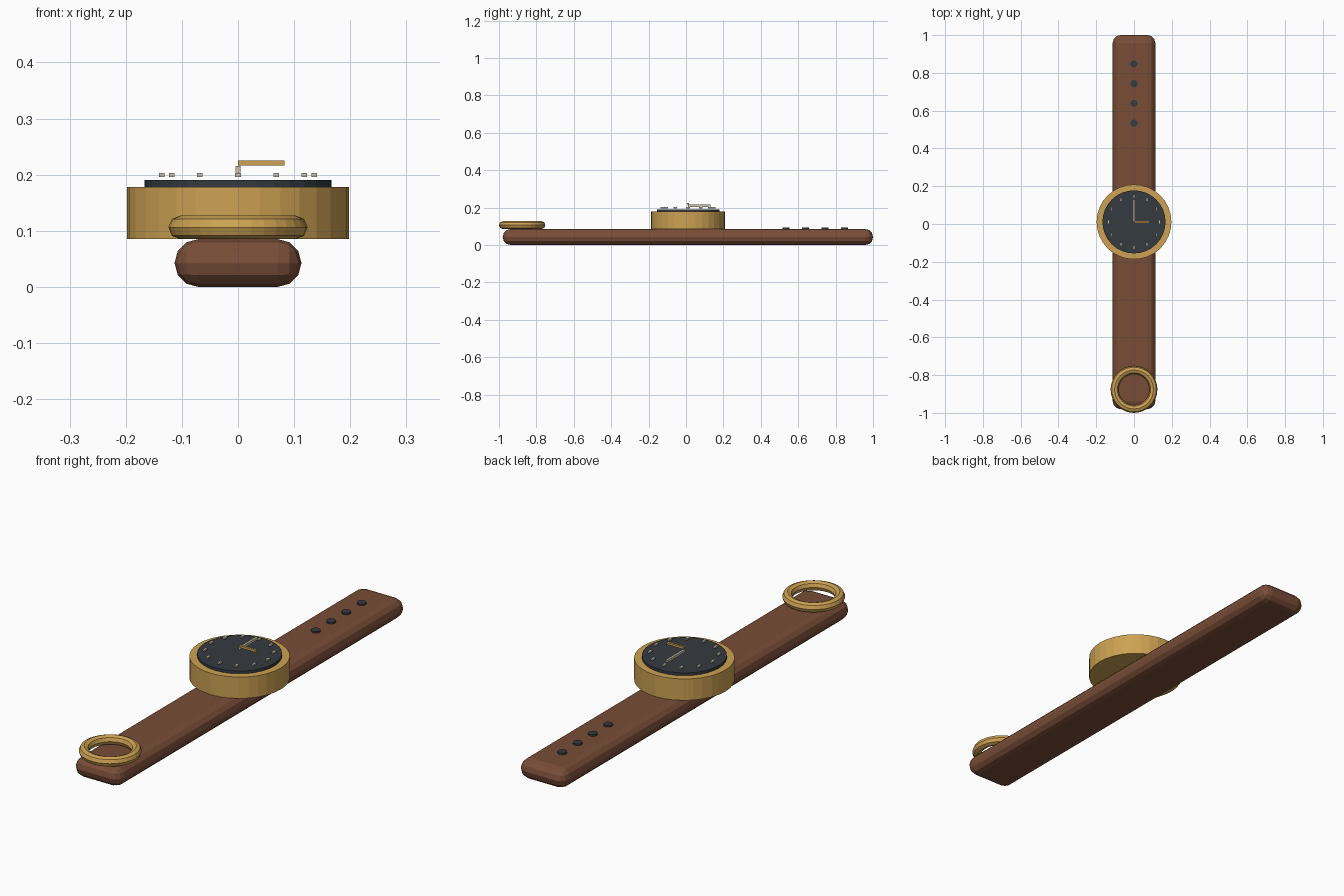
import bpy, math

if "Cube" in bpy.data.objects:
    bpy.data.objects.remove(bpy.data.objects["Cube"])

CY = 0.011  # watch centre along the strap


def material(name, rgb):
    m = bpy.data.materials.new(name)
    m.diffuse_color = (*rgb, 1)
    m.use_nodes = True
    m.node_tree.nodes["Principled BSDF"].inputs["Base Color"].default_value = m.diffuse_color
    return m


leather = material("brown leather", (0.19, 0.075, 0.039))
gold = material("gold", (0.61, 0.36, 0.085))
dark = material("dark slate", (0.036, 0.043, 0.053))
cream = material("pale cream", (0.62, 0.55, 0.42))


def finish(name, mat):
    o = bpy.context.object
    o.name = name
    o.data.materials.append(mat)
    return o


def box(name, mat, x, y, z):
    """Box from (min, max) pairs."""
    spans = (x, y, z)
    bpy.ops.mesh.primitive_cube_add(size=1, location=[(a + b) / 2 for a, b in spans])
    o = bpy.context.object
    o.scale = [b - a for a, b in spans]
    bpy.ops.object.transform_apply(location=False, rotation=False, scale=True)
    return finish(name, mat)


def disc(name, mat, r, y, z0, z1, sides):
    bpy.ops.mesh.primitive_cylinder_add(vertices=sides, radius=r, depth=z1 - z0,
                                        location=(0, y, (z0 + z1) / 2))
    return finish(name, mat)


# Strap with rounded edges
strap = box("strap", leather, (-0.113, 0.113), (-0.98, 1.0), (0, 0.085))
bevel = strap.modifiers.new("rounded edges", 'BEVEL')
bevel.width = 0.042
bevel.segments = 3

# Case and dial
disc("case", gold, 0.198, CY, 0.085, 0.178, 32)
disc("dial", dark, 0.167, CY, 0.17, 0.19, 32)

# Hour markers, all aligned with the strap
for i in range(12):
    a = math.radians(30 * i)
    x, y = 0.136 * math.sin(a), CY + 0.136 * math.cos(a)
    box(f"hour_marker_{i + 1}", cream, (x - 0.005, x + 0.005),
        (y - 0.01, y + 0.01), (0.196, 0.203))

# Hands
box("minute_hand", cream, (-0.0045, 0.0045), (CY, CY + 0.12), (0.204, 0.215))
box("hour_hand", gold, (0, 0.083), (CY - 0.005, CY + 0.005), (0.216, 0.225))

# Buckle ring
bpy.ops.mesh.primitive_torus_add(major_radius=0.103, minor_radius=0.021,
                                 major_segments=32, minor_segments=8,
                                 location=(0, -0.876, 0.106))
finish("buckle_ring", gold)

# Strap holes
for i in range(4):
    disc(f"strap_hole_{i + 1}", dark, 0.019, 0.534 + 0.1045 * i, 0.08, 0.092, 12)
